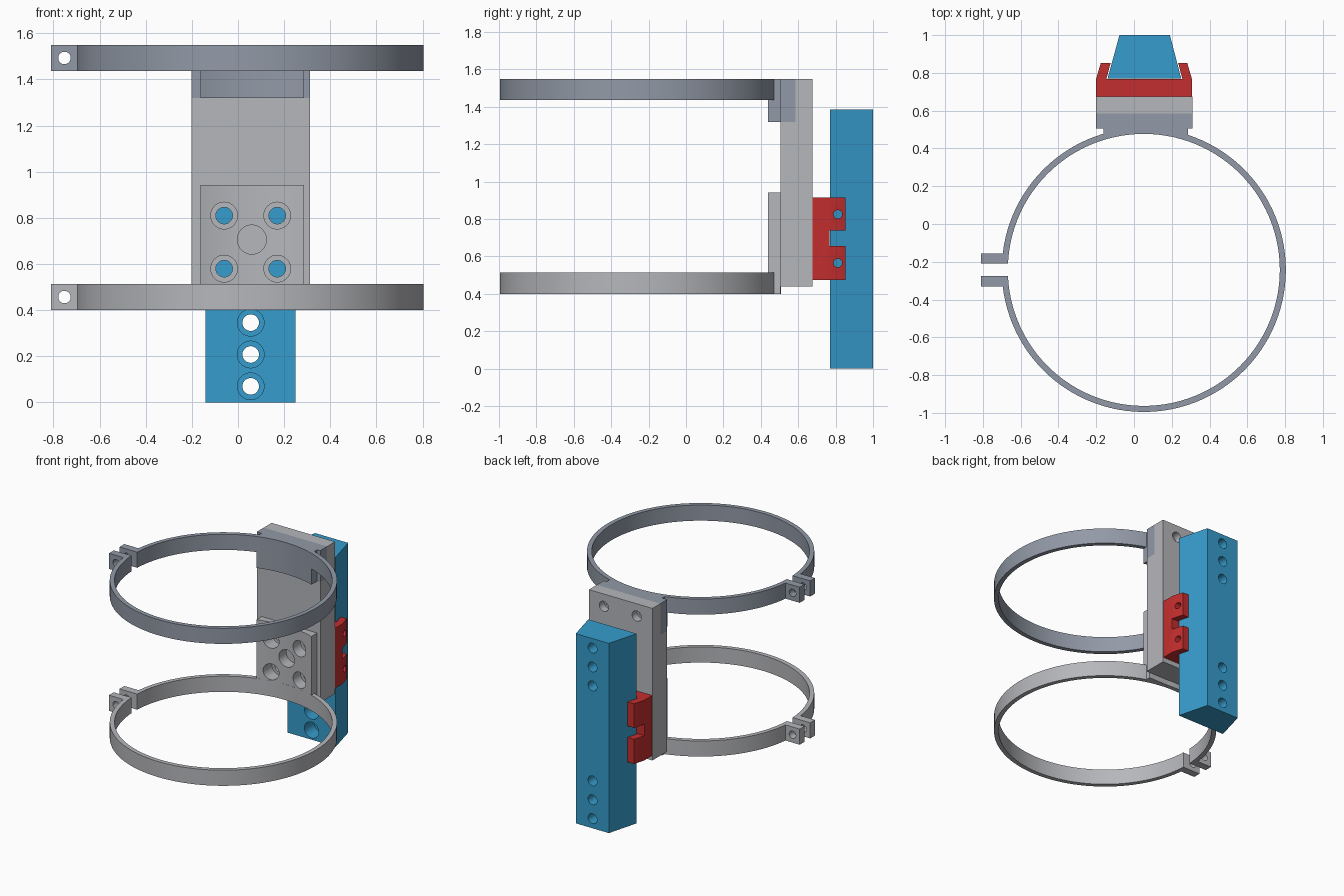
import bpy, math
from mathutils import Matrix, Vector

if "Cube" in bpy.data.objects:
    bpy.data.objects.remove(bpy.data.objects["Cube"])

CX, CY = 0.052, -0.243          # ring centre
R_IN, R_OUT = 0.72, 0.752


def material(name, rgb):
    m = bpy.data.materials.new(name)
    lin = [(c / 255 / 12.92 if c < 10 else ((c / 255 + 0.055) / 1.055) ** 2.4) for c in rgb]
    m.diffuse_color = (*lin, 1)
    m.use_nodes = True
    m.node_tree.nodes["Principled BSDF"].inputs["Base Color"].default_value = m.diffuse_color
    return m


BLUE = material("blue", (54, 156, 204))
RED = material("red", (196, 46, 46))
LIGHT = material("light grey", (182, 183, 187))
SLATE = material("slate grey", (146, 154, 167))


def prism(name, profile, z0, z1, mat=None):
    """Extrude an xy outline from z0 to z1."""
    n = len(profile)
    verts = [(x, y, z) for z in (z0, z1) for x, y in profile]
    faces = [tuple(reversed(range(n))), tuple(range(n, 2 * n))]
    faces += [(i, (i + 1) % n, n + (i + 1) % n, n + i) for i in range(n)]
    me = bpy.data.meshes.new(name)
    me.from_pydata(verts, [], faces)
    ob = bpy.data.objects.new(name, me)
    bpy.context.collection.objects.link(ob)
    if mat:
        me.materials.append(mat)
    return ob


def box(name, x0, x1, y0, y1, z0, z1, mat=None):
    return prism(name, [(x0, y0), (x1, y0), (x1, y1), (x0, y1)], z0, z1, mat)


def drill(radius, a, b):
    """Cylinder cutter running from point a to point b."""
    a, b = Vector(a), Vector(b)
    circle = [(radius * math.cos(t * math.tau / 32), radius * math.sin(t * math.tau / 32)) for t in range(32)]
    ob = prism("cutter", circle, 0, (b - a).length)
    ob.data.transform(Matrix.Translation(a) @ (b - a).to_track_quat('Z', 'Y').to_matrix().to_4x4())
    return ob


def cut(ob, cutter):
    """Subtract the cutter and delete it."""
    mod = ob.modifiers.new("cut", 'BOOLEAN')
    mod.operation, mod.solver, mod.object = 'DIFFERENCE', 'EXACT', cutter
    bpy.context.view_layer.objects.active = ob
    bpy.ops.object.modifier_apply(modifier=mod.name)
    bpy.data.objects.remove(cutter)


def arc(r, a0, a1, n):
    return [(CX + r * math.cos(a0 + (a1 - a0) * i / n), CY + r * math.sin(a0 + (a1 - a0) * i / n))
            for i in range(n + 1)]


def clamp_ring(name, z0, z1, mat):
    """Split ring with two clamping ears on the left."""
    gap, ear, x = 0.033, 0.088, -0.81
    ao = math.pi - math.asin(ear / R_OUT)
    ai = math.pi - math.asin(gap / R_IN)
    outline = arc(R_OUT, -ao, ao, 110)
    outline += [(x, CY + ear), (x, CY + gap)]
    outline += arc(R_IN, ai, -ai, 110)
    outline += [(x, CY - gap), (x, CY - ear)]
    ring = prism(name, outline, z0, z1, mat)
    zc = (z0 + z1) / 2
    cut(ring, drill(0.027, (-0.752, CY - 0.2, zc), (-0.752, CY + 0.2, zc)))
    return ring


def neck_outline(y_back):
    """Block whose front follows the inside of the ring."""
    x0, x1, r = -0.162, 0.286, R_IN + 0.0005
    a0, a1 = math.acos((x0 - CX) / r), math.acos((x1 - CX) / r)
    return arc(r, a0, a1, 24) + [(x1, y_back), (x0, y_back)]


# rings
parts = [clamp_ring("upper_ring", 1.436, 1.55, SLATE), clamp_ring("lower_ring", 0.40, 0.514, LIGHT)]

# upper bracket: curved neck and a wide foot set into the plate
upper_neck = prism("upper_neck", neck_outline(0.51), 1.32, 1.55, SLATE)
upper_foot = box("upper_foot", -0.202, 0.311, 0.505, 0.585, 1.32, 1.55, SLATE)

# mounting plate with a step for the upper bracket
plate_low = box("mounting_plate", -0.202, 0.311, 0.505, 0.676, 0.44, 1.55, LIGHT)
cut(plate_low, box("cutter", -0.4, 0.5, 0.4, 0.585, 1.32, 1.7))
lower_neck = prism("lower_neck", neck_outline(0.505), 0.40, 0.942, LIGHT)

# carriage with dovetail slot
carriage = prism("carriage", [
    (-0.2, 0.676), (0.306, 0.676), (0.306, 0.77), (0.282, 0.852), (0.234, 0.852),
    (0.256, 0.768), (-0.146, 0.768), (-0.124, 0.852), (-0.176, 0.852), (-0.2, 0.77)], 0.475, 0.914, RED)
for x0, x1 in ((-0.3, -0.1), (0.2, 0.4)):
    cut(carriage, box("cutter", x0, x1, 0.766, 0.9, 0.655, 0.738))
for z in (0.565, 0.825):
    cut(carriage, drill(0.023, (0.2, 0.812, z), (0.4, 0.812, z)))

# dovetail rail
rail = prism("rail", [(-0.14, 0.77), (0.25, 0.77), (0.19, 1.0), (-0.077, 1.0)], 0, 1.385, BLUE)
for z in (0.07, 0.208, 0.346, 1.039, 1.177, 1.315):
    cut(rail, drill(0.036, (0.055, 0.7, z), (0.055, 1.1, z)))
    cut(rail, drill(0.058, (0.055, 0.7, z), (0.055, 0.88, z)))

# carriage screws: counterbored holes through neck, plate and carriage
for x in (-0.06, 0.17):
    for z in (0.58, 0.81):
        for ob in (lower_neck, plate_low, carriage):
            cut(ob, drill(0.036, (x, 0.3, z), (x, 0.769, z)))
        for ob in (lower_neck, plate_low):
            cut(ob, drill(0.058, (x, 0.3, z), (x, 0.56, z)))
# central blind recess
for ob in (lower_neck, plate_low):
    cut(ob, drill(0.063, (0.06, 0.3, 0.706), (0.06, 0.56, 0.706)))
# bracket screws from the back
for x in (-0.075, 0.19):
    cut(plate_low, drill(0.037, (x, 0.8, 1.46), (x, 0.62, 1.46)))
    cut(plate_low, drill(0.022, (x, 0.8, 1.46), (x, 0.5, 1.46)))
    cut(upper_foot, drill(0.022, (x, 0.8, 1.46), (x, 0.53, 1.46)))

# smooth curved surfaces, keep edges sharp
bpy.ops.object.select_all(action='DESELECT')
for ob in bpy.context.collection.objects:
    ob.select_set(True)
bpy.context.view_layer.objects.active = rail
bpy.ops.object.shade_smooth_by_angle(angle=math.radians(30))
